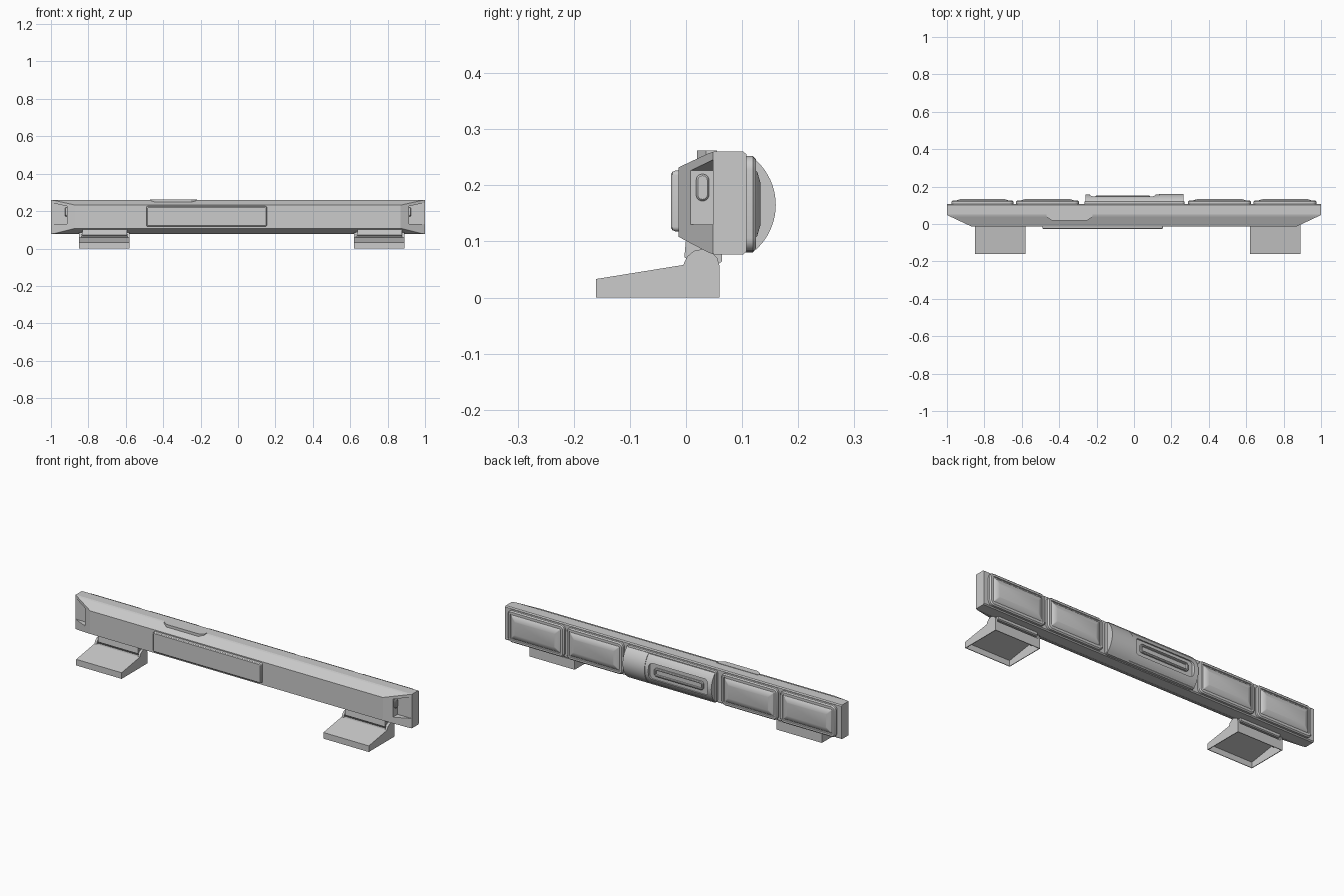
import bpy, bmesh, math
from mathutils import Vector

if "Cube" in bpy.data.objects:
    bpy.data.objects.remove(bpy.data.objects["Cube"])


def finish(name, bm, smooth=False):
    bmesh.ops.recalc_face_normals(bm, faces=bm.faces)
    me = bpy.data.meshes.new(name)
    bm.to_mesh(me)
    bm.free()
    ob = bpy.data.objects.new(name, me)
    bpy.context.collection.objects.link(ob)
    if smooth:
        bpy.ops.object.select_all(action='DESELECT')
        ob.select_set(True)
        bpy.context.view_layer.objects.active = ob
        bpy.ops.object.shade_smooth_by_angle(angle=math.radians(30))
    return ob


def loft(rings):
    """Closed solid through rings with equal point counts."""
    bm = bmesh.new()
    vs = [[bm.verts.new(p) for p in r] for r in rings]
    n = len(vs[0])
    for a, b in zip(vs, vs[1:]):
        for i in range(n):
            j = (i + 1) % n
            bm.faces.new((a[i], a[j], b[j], b[i]))
    bm.faces.new(vs[0])
    bm.faces.new(vs[-1])
    return bm


def extrude_x(profile, x0, x1):
    return loft([[(x, y, z) for y, z in profile] for x in (x0, x1)])


def rounded(x0, x1, z0, z1, r, seg=5):
    pts = []
    for k, (cx, cz) in enumerate([(x1 - r, z1 - r), (x0 + r, z1 - r),
                                  (x0 + r, z0 + r), (x1 - r, z0 + r)]):
        for i in range(seg + 1):
            a = math.pi / 2 * (k + i / seg)
            pts.append((cx + r * math.cos(a), cz + r * math.sin(a)))
    return pts


def plate(name, x0, x1, z0, z1, steps, r):
    """Rounded plate facing along y; steps are (y, inset)."""
    rings = []
    for y, d in steps:
        pts = rounded(x0 + d, x1 - d, z0 + d, z1 - d, max(r - d, 0.004))
        rings.append([(x, y, z) for x, z in pts])
    return finish(name, loft(rings), True)


def cut(ob, cutter):
    cutter.hide_render = True
    cutter.hide_viewport = False
    cutter.display_type = 'WIRE'
    m = ob.modifiers.new("cut", 'BOOLEAN')
    m.operation = 'DIFFERENCE'
    m.solver = 'EXACT'
    m.object = cutter


# Long housing with slanted front corners
bm = extrude_x([(-0.013, 0.108), (-0.013, 0.232), (0.04, 0.257), (0.05, 0.26),
                (0.102, 0.26), (0.108, 0.255), (0.108, 0.082), (0.102, 0.077),
                (0.05, 0.077), (0.04, 0.08)], -1, 1)
for s in (-1, 1):
    res = bmesh.ops.bisect_plane(bm, geom=bm.verts[:] + bm.edges[:] + bm.faces[:],
                                 plane_co=Vector((s, 0.048, 0)),
                                 plane_no=Vector((s * 0.061, -0.13, 0)), clear_outer=True)
    edges = [e for e in res['geom_cut'] if isinstance(e, bmesh.types.BMEdge)]
    bmesh.ops.holes_fill(bm, edges=edges)
housing = finish("housing", bm)

# Pockets in the end corners, each with a capsule button
for s in (-1, 1):
    prof = [(0.915, 0.13), (0.915, 0.226), (1.02, 0.25), (1.02, 0.13)]
    c = finish("pocket_cutter", loft([[(s * x, y, z) for x, z in prof] for y in (-0.1, 0.048)]))
    cut(housing, c)
    rings = [[(s * x, y, z) for y, z in rounded(0.018 + d, 0.041 - d, 0.172 + d, 0.22 - d, 0.011 - d)]
             for x, d in ((0.905, 0), (0.921, 0), (0.924, 0.003))]
    finish("end_button", loft(rings), True)

# Raised front cover and top button
plate("front_cover", -0.49, 0.155, 0.118, 0.226,
      [(-0.005, 0), (-0.019, 0), (-0.024, 0.002), (-0.027, 0.006)], 0.008)
bm = loft([[(-0.47, 0.055, z), (-0.22, 0.055, z), (-0.225, 0.036, z), (-0.25, 0.02, z),
            (-0.44, 0.02, z), (-0.465, 0.036, z)] for z in (0.24, 0.262)])
finish("top_button", bm)

# Four rear panels with rims and raised lenses
for x0, x1 in ((-0.975, -0.645), (-0.63, -0.295), (0.29, 0.625), (0.64, 0.975)):
    plate("rear_panel", x0, x1, 0.082, 0.252,
          [(0.1, 0), (0.119, 0), (0.125, 0.006), (0.125, 0.016), (0.121, 0.018),
           (0.121, 0.022), (0.127, 0.028), (0.133, 0.048)], 0.024)

# Curved rear centre pod on a base plate
plate("pod_base", -0.265, 0.27, 0.08, 0.252, [(0.1, 0), (0.119, 0), (0.124, 0.005)], 0.015)
zc, h, sag = 0.165, 0.082, 0.038
R = (h * h + sag * sag) / (2 * sag)
half = math.asin(h / R)


def dome(peak, n=20):
    pts = [(0.105, zc - h), (0.105, zc + h)]
    for i in range(n + 1):
        a = half - 2 * half * i / n
        pts.append((peak - R + R * math.cos(a), zc + R * math.sin(a)))
    return pts


finish("pod_cap", extrude_x(dome(0.16), 0.135, 0.265), True)
pod = finish("pod_body", extrude_x(dome(0.157), -0.26, 0.135))

# Slot in the pod with a bar inside
slot = rounded(-0.235, 0.115, 0.122, 0.208, 0.02)
cut(pod, finish("slot_cutter", loft([[(x, y, z) for x, z in slot] for y in (0.141, 0.2)])))
plate("slot_bar", -0.205, 0.085, 0.143, 0.187,
      [(0.135, 0), (0.149, 0), (0.152, 0.004), (0.152, 0.009), (0.146, 0.011)], 0.012)

# Two hollow wedge feet, each with hinge ears, barrel and bracket
for x0, x1 in ((-0.85, -0.58), (0.62, 0.89)):
    bm = extrude_x([(-0.16, 0), (-0.16, 0.033), (-0.005, 0.058), (0.06, 0.05), (0.06, 0)], x0, x1)
    bm.normal_update()
    bottom = [f for f in bm.faces if all(v.co.z < 0.001 for v in f.verts)]
    bmesh.ops.delete(bm, geom=bottom, context='FACES_ONLY')
    foot = finish("foot", bm)
    m = foot.modifiers.new("wall", 'SOLIDIFY')
    m.thickness = 0.005
    m.offset = -1

    ear = [(-0.005, 0.05), (-0.005, 0.058), (0.002, 0.073), (0.014, 0.083), (0.028, 0.086),
           (0.044, 0.082), (0.056, 0.07), (0.06, 0.055), (0.06, 0.04), (0.0, 0.04)]
    for ex in (x0, x1 - 0.012):
        finish("hinge_ear", extrude_x(ear, ex, ex + 0.012))
    ring = [(0.028 + 0.023 * math.cos(i * math.pi / 10), 0.072 + 0.021 * math.sin(i * math.pi / 10))
            for i in range(20)]
    finish("hinge_barrel", extrude_x(ring, x0 + 0.012, x1 - 0.012), True)
    finish("hinge_bracket", extrude_x([(0.0, 0.105), (-0.003, 0.072), (0.01, 0.062), (0.058, 0.06),
                                       (0.064, 0.064), (0.064, 0.085), (0.055, 0.1)],
                                      x0 + 0.018, x1 - 0.014))
